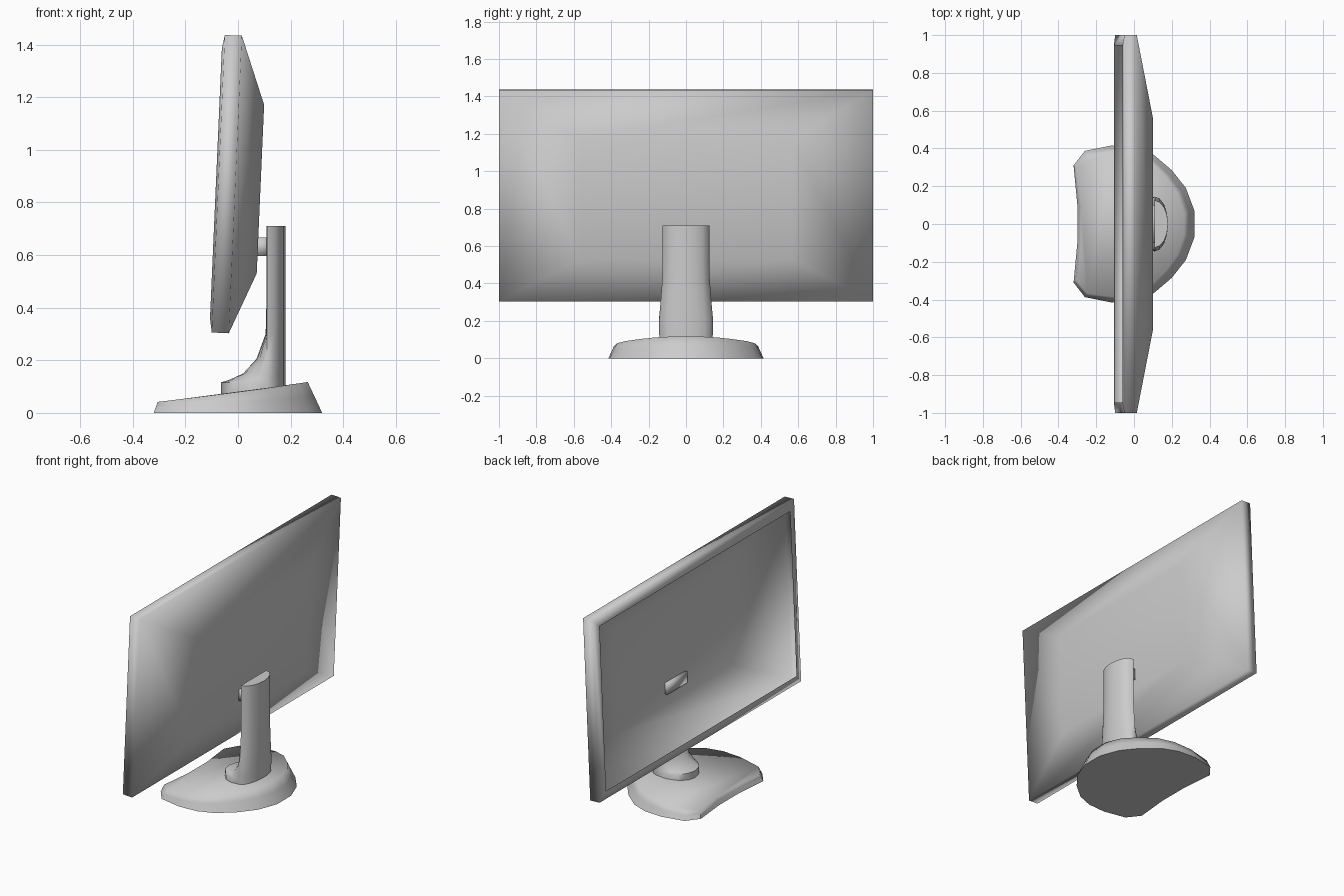
import bpy, bmesh, math
from mathutils import Vector

cube = bpy.data.objects.get("Cube")
if cube:
    bpy.data.objects.remove(cube, do_unlink=True)

grey = bpy.data.materials.new("light_grey")
grey.use_nodes = True
COLOUR = (0.6, 0.6, 0.6, 1)
grey.diffuse_color = COLOUR
grey.node_tree.nodes["Principled BSDF"].inputs["Base Color"].default_value = COLOUR


def loft(name, rings, cap_first=False, cap_last=False, angle=180):
    """Skin a list of closed rings with quads, optionally capping the ends."""
    bm = bmesh.new()
    loops = [[bm.verts.new(p) for p in ring] for ring in rings]
    for a, b in zip(loops, loops[1:]):
        for i in range(len(a)):
            j = (i + 1) % len(a)
            bm.faces.new((a[i], a[j], b[j], b[i]))
    if cap_first:
        bm.faces.new(loops[0])
    if cap_last:
        bm.faces.new(loops[-1])
    bmesh.ops.recalc_face_normals(bm, faces=bm.faces)
    mesh = bpy.data.meshes.new(name)
    bm.to_mesh(mesh)
    bm.free()
    mesh.materials.append(grey)
    obj = bpy.data.objects.new(name, mesh)
    bpy.context.collection.objects.link(obj)
    bpy.ops.object.select_all(action='DESELECT')
    obj.select_set(True)
    bpy.context.view_layer.objects.active = obj
    if angle >= 180:
        bpy.ops.object.shade_smooth()
    else:
        bpy.ops.object.shade_smooth_by_angle(angle=math.radians(angle))
    return obj


# Screen housing: open-fronted tilted shell, screen side towards -x
tilt = math.atan(0.044)
up = Vector((math.sin(tilt), 0, math.cos(tilt)))
out = Vector((math.cos(tilt), 0, -math.sin(tilt)))
centre = Vector((-0.075, 0, 0.871))


def frame(half_y, low, high, depth):
    return [centre + up * v + out * depth + Vector((0, y, 0))
            for y, v in ((-half_y, low), (half_y, low), (half_y, high), (-half_y, high))]


loft("screen_housing", [
    frame(0.945, -0.512, 0.512, -0.009),
    frame(1.0, -0.566, 0.566, 0),
    frame(1.0, -0.566, 0.566, 0.065),
    frame(0.565, -0.334, 0.307, 0.161),
], cap_last=True)

# Stand column: rounded back, front flaring out into a foot
STEPS = 8


def section(z, front, half_width):
    ring = []
    for i in range(2 * STEPS):
        a = math.pi * i / STEPS
        reach = 0.07 if math.sin(a) >= 0 else 0.11 - front
        ring.append((0.11 + reach * math.sin(a), half_width * math.cos(a), z))
    return ring


profile = [(0.71, 0.108, 0.125), (0.42, 0.108, 0.127), (0.3, 0.105, 0.136),
           (0.205, 0.07, 0.145), (0.15, 0.02, 0.145), (0.125, -0.035, 0.143),
           (0.116, -0.065, 0.143), (0.06, -0.065, 0.14)]
loft("stand_column", [section(*p) for p in profile],
     cap_first=True, cap_last=True, angle=50)

# Mounting arm between column and housing
loft("mounting_arm", [[(x, y, z) for y, z in
                       ((-0.1, 0.597), (0.1, 0.597), (0.1, 0.666), (-0.1, 0.666))]
                      for x in (0.06, 0.125)], cap_first=True, cap_last=True)

# Base: wedge with a rounded back and a concave front edge
half = [(-0.3, 0.1), (-0.32, 0.31), (-0.26, 0.387), (-0.12, 0.415), (0, 0.408),
        (0.1, 0.37), (0.2, 0.285), (0.275, 0.19), (0.32, 0.07)]
outline = half + [(x, -y) for x, y in reversed(half)]


def base_ring(fraction):
    ring = []
    for x, y in outline:
        top = 0.04 + (x * 0.9 + 0.3) * 0.1316
        r = math.hypot(x, y)
        z = top * fraction
        k = 1 - 0.48 * z / r
        ring.append((x * k, y * k, z))
    return ring


loft("base_skirt", [base_ring(0), base_ring(0.55)], cap_first=True, angle=40)
loft("base_top", [base_ring(0.55), base_ring(1)], cap_last=True)
